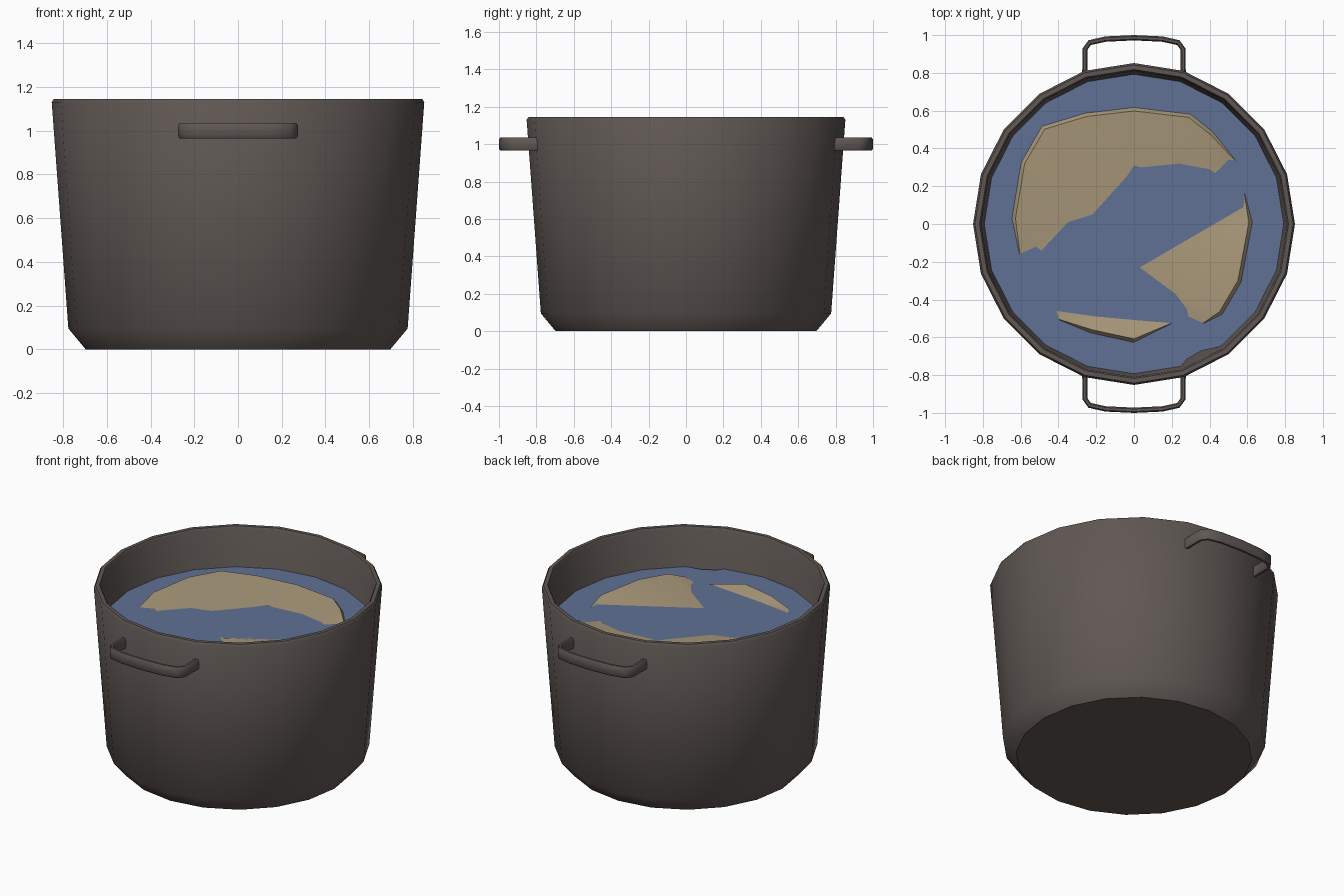
import bpy, bmesh, math
from mathutils import Vector

if "Cube" in bpy.data.objects:
    bpy.data.objects.remove(bpy.data.objects["Cube"])

SIDES = 20
WATER_Z = 0.89


def material(name, rgb):
    m = bpy.data.materials.new(name)
    m.diffuse_color = (*rgb, 1)
    m.use_nodes = True
    m.node_tree.nodes["Principled BSDF"].inputs["Base Color"].default_value = m.diffuse_color
    return m


IRON = material("dark_iron", (0.115, 0.096, 0.088))
BLUE = material("blue_broth", (0.115, 0.167, 0.30))
TAN = material("tan_crust", (0.39, 0.31, 0.19))


def finish(bm, name, mat, angle=None):
    bmesh.ops.recalc_face_normals(bm, faces=bm.faces)
    me = bpy.data.meshes.new(name)
    bm.to_mesh(me)
    bm.free()
    me.materials.append(mat)
    ob = bpy.data.objects.new(name, me)
    bpy.context.collection.objects.link(ob)
    if angle:
        bpy.ops.object.select_all(action='DESELECT')
        ob.select_set(True)
        bpy.context.view_layer.objects.active = ob
        bpy.ops.object.shade_smooth_by_angle(angle=math.radians(angle))
    return ob


def bridge(bm, a, b):
    n = len(a)
    for i in range(n):
        j = (i + 1) % n
        bm.faces.new((a[i], a[j], b[j], b[i]))


# Pot: lathed closed shell with thick wall and floor
bm = bmesh.new()
profile = [(0.697, 0), (0.776, 0.095), (0.852, 1.13), (0.842, 1.145),
           (0.818, 1.145), (0.81, 1.13), (0.735, 0.10), (0.66, 0.05)]
rings = []
for r, z in profile:
    rings.append([bm.verts.new((r * math.cos(i * math.tau / SIDES),
                                r * math.sin(i * math.tau / SIDES), z))
                  for i in range(SIDES)])
for a, b in zip(rings, rings[1:]):
    bridge(bm, a, b)
bm.faces.new(rings[0])
bm.faces.new(rings[-1])
finish(bm, "pot", IRON, 42)

# Handles: flattened bar swept along a bent path, front and back
half = [(0.26, 0.79), (0.26, 0.925), (0.235, 0.96), (0.15, 0.979)]
path = [Vector(p) for p in half] + [Vector((0, 0.986))]
path += [Vector((-x, y)) for x, y in reversed(half)]
section = [(0.014, -0.024), (0.014, 0.024), (0.007, 0.035), (-0.007, 0.035),
           (-0.014, 0.024), (-0.014, -0.024), (-0.007, -0.035), (0.007, -0.035)]
for name, s in (("back_handle", 1), ("front_handle", -1)):
    bm = bmesh.new()
    rings = []
    for i, p in enumerate(path):
        d = (path[min(i + 1, len(path) - 1)] - path[max(i - 1, 0)]).normalized()
        n = Vector((d.y, -d.x))
        rings.append([bm.verts.new((s * (p.x + n.x * u), s * (p.y + n.y * u), 1.0 + w))
                      for u, w in section])
    for a, b in zip(rings, rings[1:]):
        bridge(bm, a, b)
    bm.faces.new(rings[0])
    bm.faces.new(rings[-1])
    finish(bm, name, IRON, 40)

# Broth surface, with a small dip at the wall on the front right
bm = bmesh.new()
pts = []
for i in range(SIDES):
    a = i * math.tau / SIDES
    pts.append((0.797 * math.cos(a), 0.797 * math.sin(a)))
    if i == 16:
        pts += [(0.28, -0.715), (0.36, -0.67), (0.43, -0.655)]
f = bm.faces.new([bm.verts.new((x, y, WATER_Z)) for x, y in pts])
f.normal_update()
if f.normal.z < 0:
    f.normal_flip()
bmesh.ops.triangulate(bm, faces=bm.faces)
finish(bm, "broth", BLUE)

# Crust pieces: raised along the outer edge, sinking into the broth inside
crusts = {
    "crust_large": (
        [(-0.61, -0.16), (-0.65, 0.03), (-0.60, 0.33), (-0.49, 0.52), (-0.26, 0.59),
         (0, 0.62), (0.3, 0.585), (0.42, 0.49), (0.54, 0.34)],
        [(0.5, 0.34), (0.43, 0.27), (0.40, 0.29), (0.24, 0.32), (0.04, 0.30),
         (0, 0.31), (-0.04, 0.25), (-0.22, 0.05), (-0.35, 0.01), (-0.49, -0.14),
         (-0.52, -0.12)]),
    "crust_right": (
        [(0.59, 0.16), (0.63, 0.01), (0.57, -0.31), (0.47, -0.48), (0.37, -0.53)],
        [(0.29, -0.49), (0.28, -0.45), (0.22, -0.37), (0.03, -0.23), (0.58, 0.09)]),
    "crust_front": (
        [(0.2, -0.53), (0, -0.63), (-0.23, -0.58), (-0.4, -0.51)],
        [(-0.41, -0.46), (-0.2, -0.49), (0.02, -0.51)]),
}
for name, (outer, inner) in crusts.items():
    bm = bmesh.new()
    low = [bm.verts.new((x, y, WATER_Z - 0.005)) for x, y in outer]
    top = []
    for i, (x, y) in enumerate(outer):
        end = i in (0, len(outer) - 1)
        k = 0.99 if end else 0.965
        top.append(bm.verts.new((x * k, y * k, WATER_Z + (0.004 if end else 0.025))))
    rim = [bm.verts.new((x, y, WATER_Z + 0.003)) for x, y in inner]
    for i in range(len(low) - 1):
        bm.faces.new((low[i], low[i + 1], top[i + 1], top[i]))
    f = bm.faces.new(top + rim)
    bmesh.ops.triangulate(bm, faces=[f])
    bmesh.ops.recalc_face_normals(bm, faces=bm.faces)
    if sum(f.normal.z * f.calc_area() for f in bm.faces) < 0:
        bmesh.ops.reverse_faces(bm, faces=bm.faces)
    finish(bm, name, TAN, 30)
